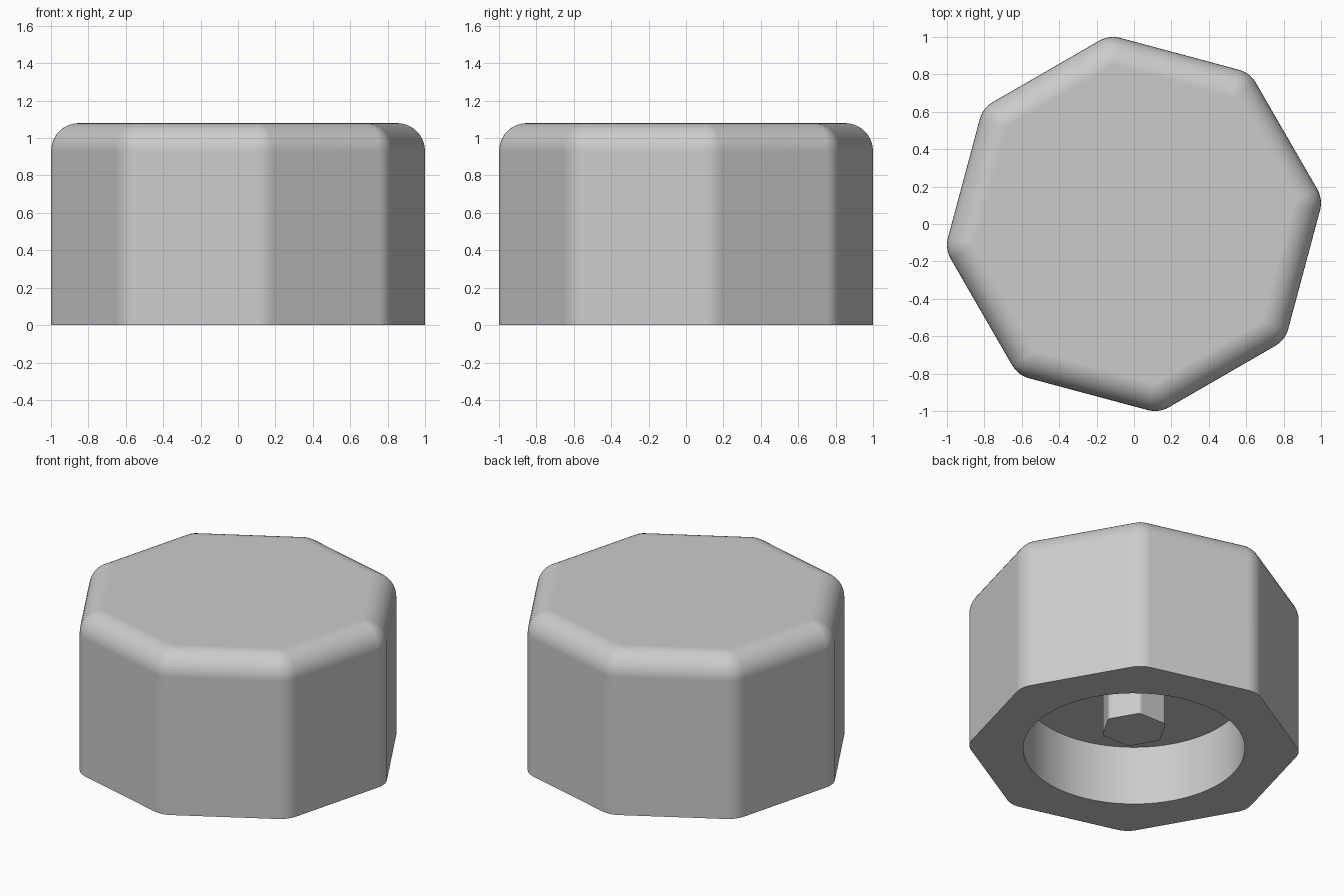
import bpy
import bmesh
from math import sin, cos, pi, radians

cube = bpy.data.objects.get("Cube")
if cube:
    bpy.data.objects.remove(cube, do_unlink=True)

# Material
grey = bpy.data.materials.new("light grey")
grey.use_nodes = True
colour = (0.6, 0.6, 0.6, 1)
grey.diffuse_color = colour
grey.node_tree.nodes["Principled BSDF"].inputs["Base Color"].default_value = colour

SEGMENTS = 10


def rounded_loop(sides, core, fillet, z, turn):
    """Polygon with filleted corners; core is the distance to each fillet centre."""
    points = []
    step = 2 * pi / sides
    for k in range(sides):
        corner = turn + k * step
        for i in range(SEGMENTS + 1):
            a = corner + step * (i / SEGMENTS - 0.5)
            points.append((core * cos(corner) + fillet * cos(a),
                           core * sin(corner) + fillet * sin(a), z))
    return points


def loft(name, loops):
    """Skin a stack of matching loops and cap both ends."""
    bm = bmesh.new()
    rings = [[bm.verts.new(p) for p in loop] for loop in loops]
    for low, high in zip(rings, rings[1:]):
        for i in range(len(low)):
            j = (i + 1) % len(low)
            bm.faces.new((low[i], low[j], high[j], high[i]))
    bm.faces.new(rings[0][::-1])
    bm.faces.new(rings[-1])
    bmesh.ops.remove_doubles(bm, verts=bm.verts, dist=0.0001)
    bmesh.ops.recalc_face_normals(bm, faces=bm.faces)
    mesh = bpy.data.meshes.new(name)
    bm.to_mesh(mesh)
    bm.free()
    mesh.materials.append(grey)
    obj = bpy.data.objects.new(name, mesh)
    bpy.context.collection.objects.link(obj)
    bpy.ops.object.select_all(action='DESELECT')
    obj.select_set(True)
    bpy.context.view_layer.objects.active = obj
    bpy.ops.object.shade_smooth_by_angle(angle=radians(30))
    weighted = obj.modifiers.new("flat sides", 'WEIGHTED_NORMAL')
    weighted.keep_sharp = True
    return obj


# Octagonal cap: recess ceiling, recess wall, underside, sides, rounded top
height, radius, core = 1.08, 0.15, 0.857
recess_radius, recess_depth = 0.677, 0.40
turn = radians(7.5)
loops = [rounded_loop(8, 0, recess_radius, recess_depth, turn),
         rounded_loop(8, 0, recess_radius, 0, turn),
         rounded_loop(8, core, radius, 0, turn)]
for i in range(SEGMENTS + 1):
    t = pi / 2 * i / SEGMENTS
    loops.append(rounded_loop(8, core, radius * cos(t),
                              height - radius + radius * sin(t), turn))
loft("cap_body", loops)

# Hexagonal post hanging from the recess ceiling
loft("hex_post", [rounded_loop(6, 0.17, 0.03, z, 0)
                  for z in (0.134, recess_depth + 0.02)])
